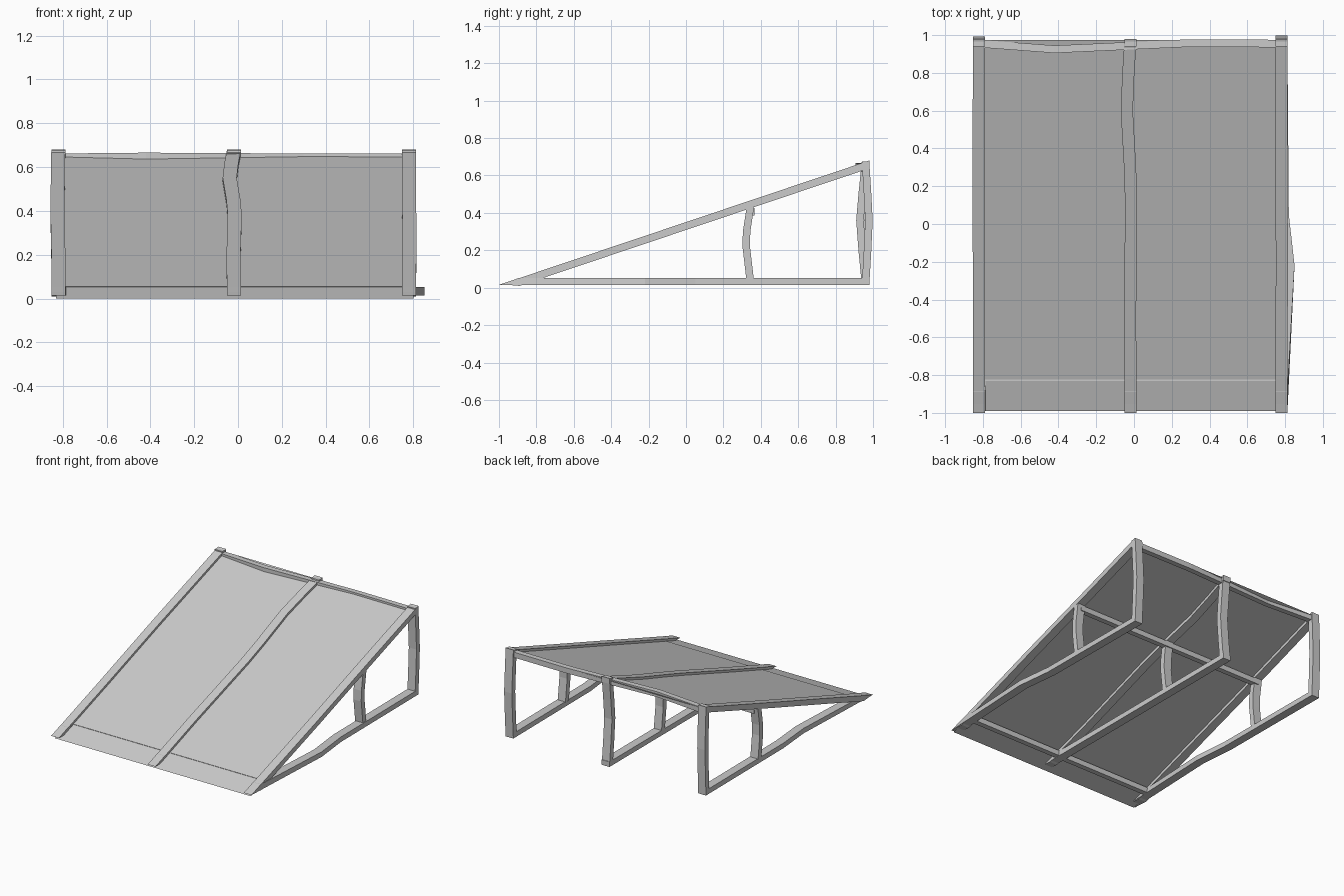
import bpy, bmesh
from mathutils import Vector

cube = bpy.data.objects.get("Cube")
if cube:
    bpy.data.objects.remove(cube)

grey = bpy.data.materials.new("plain grey")
grey.use_nodes = True
colour = (0.6, 0.6, 0.6, 1)
grey.diffuse_color = colour
grey.node_tree.nodes["Principled BSDF"].inputs["Base Color"].default_value = colour

SLOPE = 0.336
def deck_top(y):
    return (y + 0.99) * SLOPE

def finish(name, bm):
    bmesh.ops.recalc_face_normals(bm, faces=bm.faces)
    mesh = bpy.data.meshes.new(name)
    bm.to_mesh(mesh)
    bm.free()
    mesh.materials.append(grey)
    bpy.context.collection.objects.link(bpy.data.objects.new(name, mesh))

def beam(name, sections):
    """Join a row of four-cornered sections into a closed timber."""
    bm = bmesh.new()
    rings = [[bm.verts.new(p) for p in s] for s in sections]
    for a, b in zip(rings, rings[1:]):
        for i in range(4):
            j = (i + 1) % 4
            bm.faces.new((a[i], a[j], b[j], b[i]))
    bm.faces.new(rings[0])
    bm.faces.new(rings[-1])
    finish(name, bm)

def post(name, x, y, rows, w=0.032, d=0.02):
    # rows: (height, sideways shift, depth shift)
    beam(name, [[Vector((x + sx * w + dx, y + sy * d + dy, z))
                 for sx, sy in ((-1, -1), (1, -1), (1, 1), (-1, 1))] for z, dx, dy in rows])

def crossbar(name, rows, d=0.04, h=0.04):
    # rows: (x, front y, bottom z)
    beam(name, [[Vector((x, y + a * d, z + b * h)) for a, b in ((0, 0), (1, 0), (1, 1), (0, 1))]
                for x, y, z in rows])

def rail(name, x, rows, w=0.032):
    # rows: (front y of the top, back y of the base, top z, base z, sideways shift)
    beam(name, [[Vector((x - w + s, yt, zt)), Vector((x + w + s, yt, zt)),
                 Vector((x + w + s, yb, zb)), Vector((x - w + s, yb, zb))]
                for yt, yb, zt, zb, s in rows])

# Thin sloping deck
bm = bmesh.new()
bm.faces.new([bm.verts.new((x, y, deck_top(y)))
              for x, y in ((-0.83, -0.99), (0.8, -0.99), (0.8, 0.975), (-0.83, 0.975))])
finish("deck", bm)

# Three triangular frames, each slightly warped
frames = {
    "right": (-0.82, [(-0.4, 0), (0.2, -0.004), (0.6, -0.002)], 0.03, 0.012),
    "middle": (-0.018, [(-0.5, -0.003), (0.1, 0.003), (0.3, -0.003), (0.6, -0.02), (0.8, -0.012)], 0.0, -0.03),
    "left": (0.78, [(-0.2, 0.003), (0.4, 0)], 0.038, 0.018),
}
for side, (x, wobble, ground_bow, post_bow) in frames.items():
    rows = [(-1.0, -0.96, 0.016, 0.016, 0)]
    for y, s in [(-0.89, 0)] + wobble + [(0.98, 0)]:
        z = deck_top(y) + 0.018
        rows.append((y, y, z, z - 0.042, s))
    rail(side + "_sloping_rail", x, rows)
    rail(side + "_ground_rail", x,
         [(-0.89, -1.0, 0.053, 0.015, 0), (-0.22, -0.22, 0.053, 0.015, ground_bow),
          (0.05, 0.05, 0.053, 0.015, ground_bow * 0.2), (0.98, 0.98, 0.053, 0.015, 0)])
    post(side + "_back_post", x, 0.96,
         [(0.015, 0, 0), (0.2, 0, post_bow * 0.6), (0.36, 0, post_bow),
          (0.5, 0, post_bow * 0.6), (0.675, 0, 0)])
    post(side + "_short_post", x, 0.342,
         [(0.05, 0, 0), (0.22, 0, -0.02), (0.3, 0, -0.018), (0.43, 0, 0.002)])

# Bars running across the frames
crossbar("top_crossbar", [(-0.82, 0.935, 0.622), (-0.42, 0.905, 0.626),
                          (0.3, 0.938, 0.622), (0.78, 0.935, 0.622)])
crossbar("middle_crossbar", [(-0.82, 0.325, 0.385), (0.78, 0.325, 0.385)])
crossbar("front_crossbar", [(-0.82, -0.83, 0.016), (0.78, -0.83, 0.016)])
